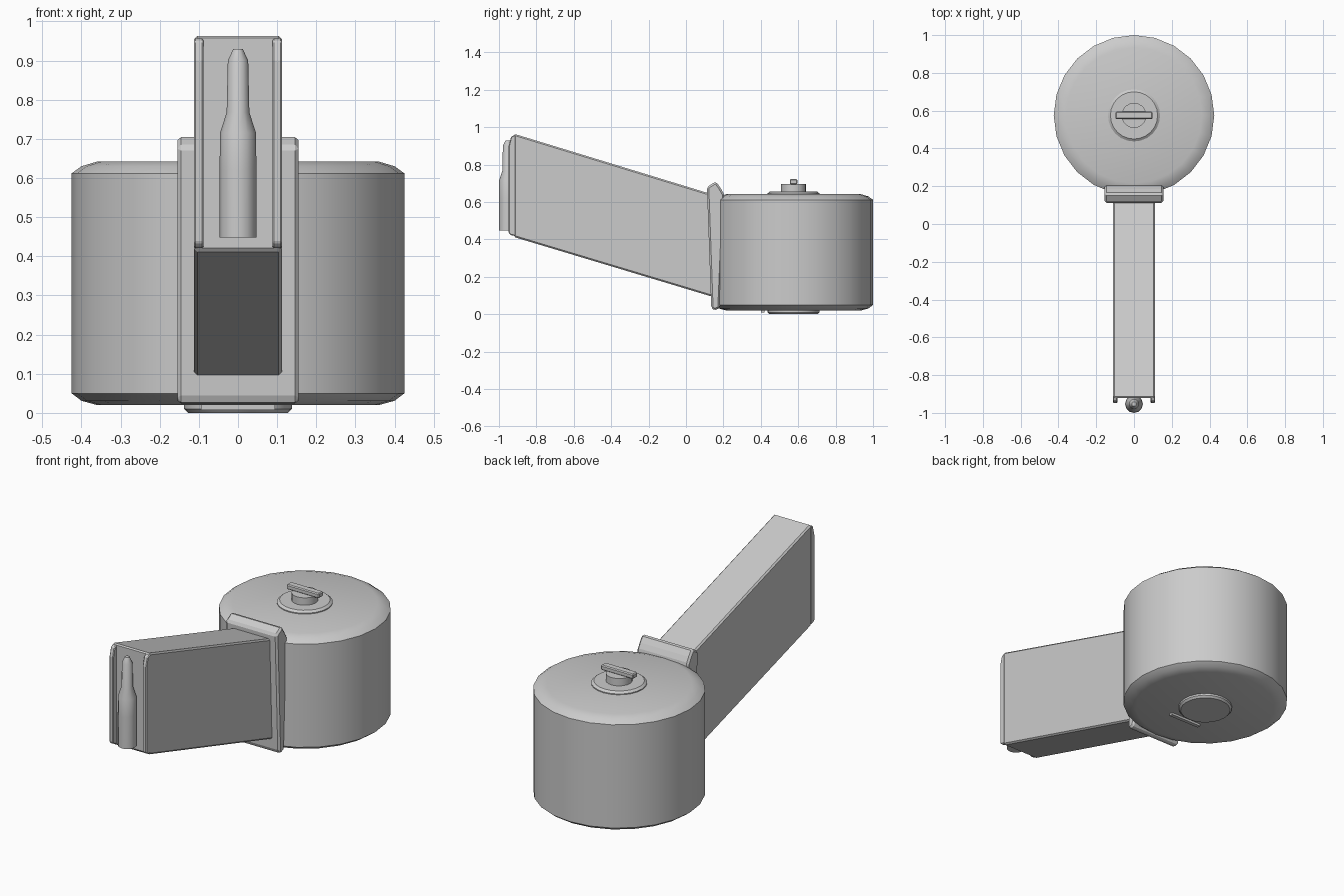
import bpy, bmesh
from math import sin, cos, pi

if "Cube" in bpy.data.objects:
    bpy.data.objects.remove(bpy.data.objects["Cube"])


def finish(name, bm, bevel=0, angle=35):
    bmesh.ops.recalc_face_normals(bm, faces=bm.faces)
    me = bpy.data.meshes.new(name)
    bm.to_mesh(me)
    bm.free()
    ob = bpy.data.objects.new(name, me)
    bpy.context.collection.objects.link(ob)
    bpy.ops.object.select_all(action='DESELECT')
    ob.select_set(True)
    bpy.context.view_layer.objects.active = ob
    if angle:
        bpy.ops.object.shade_smooth_by_angle(angle=angle * pi / 180)
    if bevel:
        m = ob.modifiers.new("Bevel", 'BEVEL')
        m.width, m.segments = bevel, 1
    return ob


def lathe(name, profile, y, n):
    """Closed solid of revolution about a vertical axis; profile is (r, z)."""
    bm = bmesh.new()
    rings = [[bm.verts.new((r * cos(2 * pi * i / n), y + r * sin(2 * pi * i / n), z))
              for i in range(n)] for r, z in profile]
    for a, b in zip(rings, rings[1:]):
        for i in range(n):
            j = (i + 1) % n
            bm.faces.new((a[i], a[j], b[j], b[i]))
    bm.faces.new(rings[0])
    bm.faces.new(rings[-1])
    return finish(name, bm)


def extrude_x(name, profile, x0, x1, bevel=0):
    """Side profile of (y, z) points extruded from x0 to x1."""
    bm = bmesh.new()
    a, b = [[bm.verts.new((x, y, z)) for y, z in profile] for x in (x0, x1)]
    bm.faces.new(a)
    bm.faces.new(b)
    for i in range(len(a)):
        j = (i + 1) % len(a)
        bm.faces.new((a[i], a[j], b[j], b[i]))
    return finish(name, bm, bevel, angle=0)


def box(y0, y1, z0, z1):
    return [(y0, z0), (y1, z0), (y1, z1), (y0, z1)]


CY = 0.575

# Drum with rounded rims
lathe("drum", [(0.36, 0.02), (0.40, 0.031), (0.425, 0.05),
               (0.425, 0.612), (0.40, 0.63), (0.36, 0.642)], CY, 24)

# Winding key on top of the drum
lathe("key_base", [(0.138, 0.63), (0.138, 0.647), (0.125, 0.657)], CY, 24)
lathe("key_post", [(0.066, 0.65), (0.066, 0.697)], CY, 20)
extrude_x("key_handle", box(0.555, 0.595, 0.695, 0.722), -0.098, 0.098, 0.005)

# Bottom boss and its small ridge
lathe("bottom_boss", [(0.128, 0.0), (0.138, 0.01), (0.138, 0.03)], CY, 24)
extrude_x("bottom_ridge", box(0.40, 0.42, 0.008, 0.03), -0.095, 0.095)

# Collar plate joining the neck to the drum
extrude_x("collar", [(0.135, 0.035), (0.15, 0.02), (0.18, 0.032), (0.205, 0.64),
                     (0.185, 0.675), (0.16, 0.71), (0.112, 0.68)], -0.155, 0.155, 0.01)

# Slanted feed neck
extrude_x("feed_neck", [(-0.92, 0.413), (0.16, 0.088), (0.16, 0.635), (-0.92, 0.965)],
          -0.112, 0.112, 0.008)

# Feed lips at the mouth of the neck
for side, s in (("left", -1), ("right", 1)):
    extrude_x("feed_lip_" + side, [(-0.91, 0.42), (-0.935, 0.422), (-0.948, 0.435),
                                   (-0.948, 0.90), (-0.935, 0.95), (-0.91, 0.96)],
              s * 0.088, s * 0.112, 0.004)

# Cartridge held between the lips
lathe("cartridge", [(0.047, 0.448), (0.047, 0.62), (0.046, 0.715), (0.029, 0.768),
                    (0.026, 0.90), (0.012, 0.93)], -0.953, 12)
